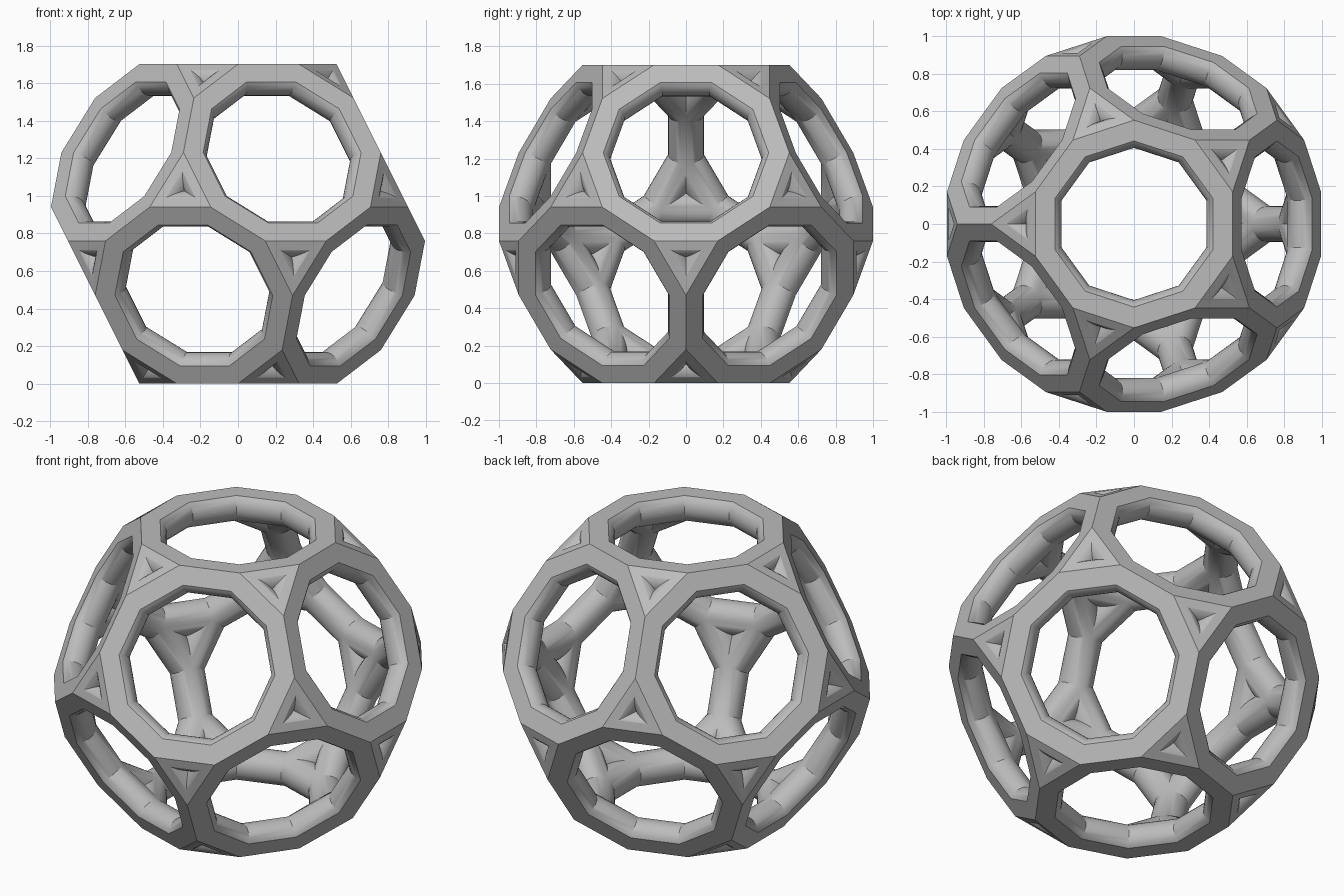
import bpy, bmesh, math
from mathutils import Vector, Matrix
from itertools import combinations

if "Cube" in bpy.data.objects:
    bpy.data.objects.remove(bpy.data.objects["Cube"])

TUBE = 0.095     # strut radius
SHRINK = 0.914   # strut axes lie on a shrunken copy of the solid

# Twelve face directions of a dodecahedron
low = 1 / math.sqrt(5)
side = 2 * low
normals = [Vector((0, 0, 1)), Vector((0, 0, -1))]
for k in range(5):
    a = math.radians(72 * k)
    n = Vector((side * math.cos(a), side * math.sin(a), low))
    normals += [n, -n]

# Its corners, where three neighbouring faces meet
corners = []
for trio in combinations(normals, 3):
    if all(p.dot(q) > 0.4 for p, q in combinations(trio, 2)):
        c = sum(trio, Vector()).normalized()
        corners.append(c / c.dot(trio[0]))

# Cut the corners off: every edge becomes three equal-looking edges
edge_len = min((p - q).length for p, q in combinations(corners, 2))
cut = (1 - low) / 2
points = []
for p, q in combinations(corners, 2):
    if (p - q).length < edge_len * 1.01:
        points += [p.lerp(q, cut), q.lerp(p, cut)]
scale = 1 / max(abs(c) for p in points for c in p)
points = [p * scale for p in points]

# Face planes (ten-sided faces, then triangles) as (normal, distance)
planes = []
for n in normals + [c.normalized() for c in corners]:
    planes.append((n, max(p.dot(n) for p in points)))
height = 2 * planes[0][1]

# Edges and neighbours on the shrunken solid
axis = [p * SHRINK for p in points]
short = min((p - q).length for p, q in combinations(axis, 2))
edges = [(i, j) for i, j in combinations(range(len(axis)), 2)
         if (axis[i] - axis[j]).length < short * 1.01]
near = {i: [] for i in range(len(axis))}
for i, j in edges:
    near[i].append(j)
    near[j].append(i)


def slice_off(bm, co, no):
    """Remove what lies beyond a plane and close the cut."""
    if max((v.co - co).dot(no) for v in bm.verts) < 1e-5:
        return
    bmesh.ops.bisect_plane(bm, geom=bm.verts[:] + bm.edges[:] + bm.faces[:],
                           dist=1e-6, plane_co=co, plane_no=no, clear_outer=True)
    rim = [e for e in bm.edges if e.is_boundary]
    if rim:
        bmesh.ops.holes_fill(bm, edges=rim, sides=0)


def strut(i, j):
    """Round bar along one edge, mitred at both ends and cut flat outside."""
    bm = bmesh.new()
    mid = (axis[i] + axis[j]) / 2
    z = (axis[j] - axis[i]).normalized()
    x = mid.normalized()
    turn = Matrix((x, z.cross(x), z)).transposed().to_4x4()
    bmesh.ops.create_cone(bm, cap_ends=True, segments=32, radius1=TUBE, radius2=TUBE,
                          depth=short + 0.5, matrix=Matrix.Translation(mid) @ turn)
    mitres = []
    for a, b in ((i, j), (j, i)):
        along = (axis[b] - axis[a]).normalized()
        for c in near[a]:
            if c != b:
                other = (axis[c] - axis[a]).normalized()
                mitres.append((axis[a], (other - along).normalized()))
    for co, no in mitres:
        slice_off(bm, co, no)
    for n, d in planes:
        slice_off(bm, n * d, n)
    hidden = [f for f in bm.faces if any(
        all(abs((v.co - co).dot(no)) < 2e-5 for v in f.verts) for co, no in mitres)]
    bmesh.ops.delete(bm, geom=hidden, context='FACES')
    return bm


# Join all struts into one continuous frame
frame = bmesh.new()
for i, j in edges:
    part = strut(i, j)
    tmp = bpy.data.meshes.new("strut_piece")
    part.to_mesh(tmp)
    part.free()
    frame.from_mesh(tmp)
    bpy.data.meshes.remove(tmp)
bmesh.ops.remove_doubles(frame, verts=frame.verts[:], dist=1e-4)
bmesh.ops.recalc_face_normals(frame, faces=frame.faces[:])
bmesh.ops.translate(frame, verts=frame.verts[:], vec=(0, 0, height / 2))

mesh = bpy.data.meshes.new("open_frame")
frame.to_mesh(mesh)
frame.free()
obj = bpy.data.objects.new("open_frame", mesh)
bpy.context.scene.collection.objects.link(obj)

# Single grey colour
grey = bpy.data.materials.new("light_grey")
grey.use_nodes = True
colour = (0.5, 0.5, 0.5, 1)
grey.diffuse_color = colour
grey.node_tree.nodes["Principled BSDF"].inputs["Base Color"].default_value = colour
mesh.materials.append(grey)

bpy.ops.object.select_all(action='DESELECT')
obj.select_set(True)
bpy.context.view_layer.objects.active = obj
bpy.ops.object.shade_smooth_by_angle(angle=math.radians(30))
